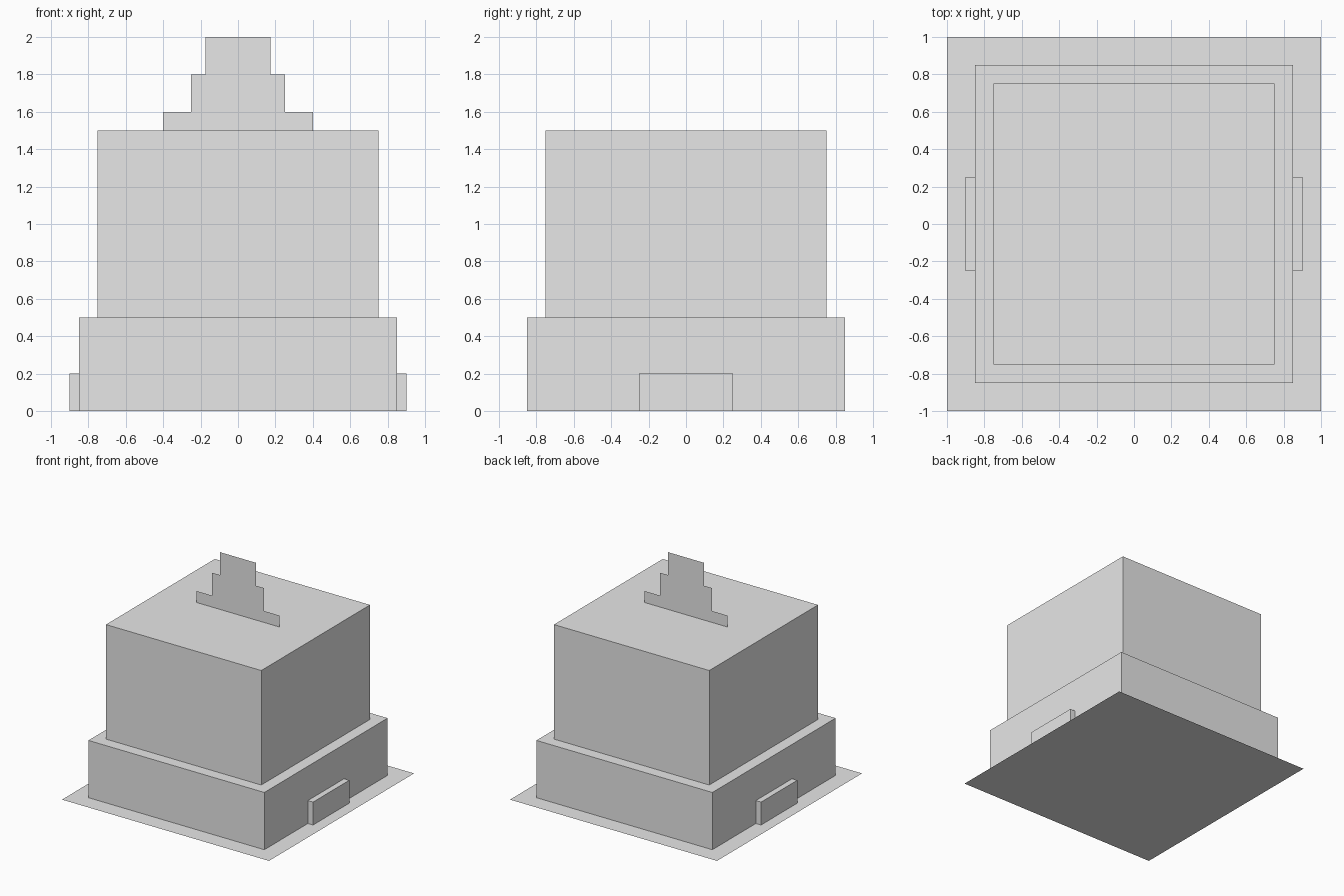
import bpy
import bmesh
from mathutils import Matrix, Vector

default_cube = bpy.data.objects.get("Cube")
if default_cube:
    bpy.data.objects.remove(default_cube, do_unlink=True)

# One plain grey for the whole model
grey = bpy.data.materials.new("plain_grey")
grey.use_nodes = True
colour = (0.8, 0.8, 0.8, 1)
grey.diffuse_color = colour
grey.node_tree.nodes["Principled BSDF"].inputs["Base Color"].default_value = colour


def finish(name, bm):
    mesh = bpy.data.meshes.new(name)
    bm.to_mesh(mesh)
    bm.free()
    mesh.materials.append(grey)
    obj = bpy.data.objects.new(name, mesh)
    bpy.context.collection.objects.link(obj)
    return obj


def block(name, low, high):
    """Box between two corners, left open underneath where it rests on another part."""
    low, high = Vector(low), Vector(high)
    bm = bmesh.new()
    bmesh.ops.create_cube(bm, size=1, matrix=Matrix.Translation((low + high) / 2)
                          @ Matrix.Diagonal((*(high - low), 1)))
    bm.normal_update()
    underside = [f for f in bm.faces if f.normal.z < -0.5]
    bmesh.ops.delete(bm, geom=underside, context="FACES")
    return finish(name, bm)


def sheet(name, points):
    bm = bmesh.new()
    bm.faces.new([bm.verts.new(p) for p in points])
    return finish(name, bm)


# Thin square sheet under the building
sheet("base_sheet", [(-1, -1, 0), (1, -1, 0), (1, 1, 0), (-1, 1, 0)])

# Two stacked storeys
block("lower_storey", (-0.85, -0.85, 0), (0.85, 0.85, 0.5))
block("upper_storey", (-0.75, -0.75, 0.5), (0.75, 0.75, 1.5))

# Low step on each side
block("left_step", (0.85, -0.25, 0), (0.9, 0.25, 0.2))
block("right_step", (-0.9, -0.25, 0), (-0.85, 0.25, 0.2))

# Flat stepped crest standing on the roof
half = [(0.4, 1.5), (0.4, 1.6), (0.25, 1.6), (0.25, 1.8), (0.175, 1.8), (0.175, 2)]
outline = half + [(-x, z) for x, z in reversed(half)]
sheet("roof_crest", [(x, 0, z) for x, z in outline])
